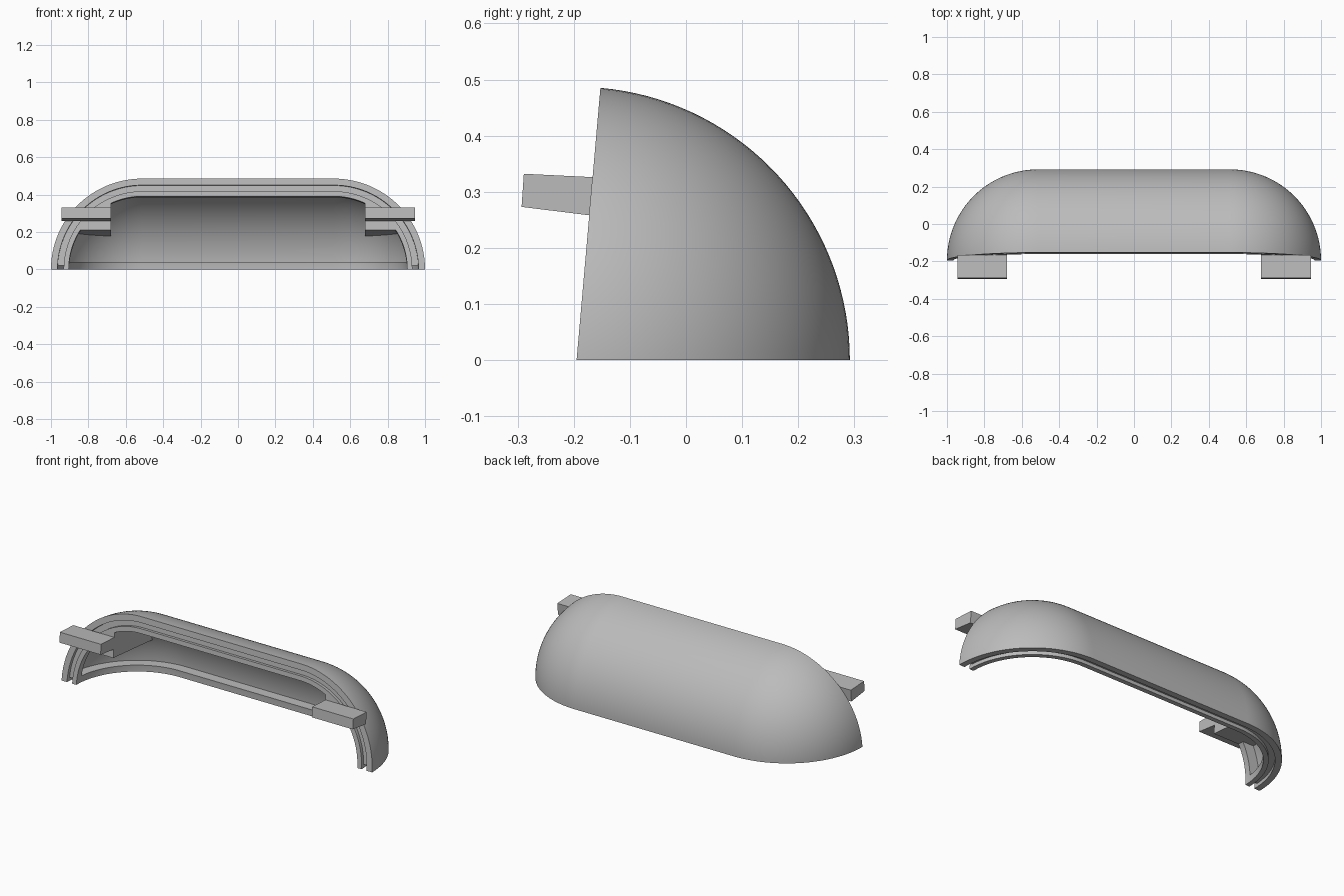
import bpy, bmesh, math
from mathutils import Vector

if "Cube" in bpy.data.objects:
    bpy.data.objects.remove(bpy.data.objects["Cube"])

RADIUS, HALF_FLAT, AXIS_Y = 0.487, 0.513, -0.195
TILT = math.radians(5)
WALL, GROOVE, LIP = 0.035, 0.068, 0.095      # depths inward from the outer skin
GROOVE_DEPTH, FLANGE = 0.02, 0.038

grey = bpy.data.materials.new("Plain grey")
grey.use_nodes = True
colour = (0.5, 0.5, 0.5, 1)
grey.diffuse_color = colour
grey.node_tree.nodes["Principled BSDF"].inputs["Base Color"].default_value = colour


def finish(bm, name):
    bmesh.ops.recalc_face_normals(bm, faces=bm.faces)
    mesh = bpy.data.meshes.new(name)
    bm.to_mesh(mesh)
    bm.free()
    mesh.materials.append(grey)
    obj = bpy.data.objects.new(name, mesh)
    bpy.context.collection.objects.link(obj)
    return obj


def wedge(name, depth, inset):
    """Capsule shrunk by depth, cut by the floor plane and the leaning front plane."""
    bm = bmesh.new()
    r, steps = RADIUS - depth, 32
    arc = [(HALF_FLAT + r * math.cos(a), r * math.sin(a))
           for a in (i * math.pi / 2 / steps for i in range(steps + 1))]
    outline = arc + [(-x, h) for x, h in reversed(arc)]
    verts = [bm.verts.new((x, h, 0)) for x, h in outline]
    edges = [bm.edges.new(pair) for pair in zip(verts, verts[1:])]
    bmesh.ops.spin(bm, geom=verts + edges, axis=(1, 0, 0), cent=(0, 0, 0),
                   angle=math.tau, steps=144)
    bmesh.ops.remove_doubles(bm, verts=bm.verts, dist=1e-5)
    for normal in (Vector((0, 0, -1)), Vector((0, -math.cos(TILT), math.sin(TILT)))):
        bmesh.ops.bisect_plane(bm, geom=bm.verts[:] + bm.edges[:] + bm.faces[:], dist=1e-5,
                               plane_co=-normal * inset, plane_no=normal, clear_outer=True)
        bmesh.ops.holes_fill(bm, edges=[e for e in bm.edges if e.is_boundary])
    bmesh.ops.translate(bm, verts=bm.verts, vec=(0, AXIS_Y, 0))
    return finish(bm, name)


def prism(name, side, x0, x1, section):
    """Extrude a y-z section between two distances from the middle."""
    bm = bmesh.new()
    face = bm.faces.new([bm.verts.new((side * x0, y, z)) for y, z in section])
    new = bmesh.ops.extrude_face_region(bm, geom=[face])["geom"]
    bmesh.ops.translate(bm, verts=[v for v in new if isinstance(v, bmesh.types.BMVert)],
                        vec=(side * (x1 - x0), 0, 0))
    return finish(bm, name)


def subtract(target, *cutters):
    for cutter in cutters:
        mod = target.modifiers.new("cut", "BOOLEAN")
        mod.operation, mod.solver, mod.object = "DIFFERENCE", "EXACT", cutter
        bpy.context.view_layer.objects.active = target
        bpy.ops.object.modifier_apply(modifier=mod.name)


# Hollow cover and the shapes that carve it
shell = wedge("cover_shell", 0, 0)
cavity = wedge("cavity_cutter", WALL, FLANGE)
opening = wedge("opening_cutter", LIP, -0.1)
groove = wedge("groove_cutter", WALL, -0.1)
groove_core = wedge("groove_core", GROOVE, -0.2)
groove_floor = wedge("groove_floor", 0, GROOVE_DEPTH)

# Solid corner blocks stay uncarved behind each tab
blocks = [prism("block_keeper", s, 0.68, 1.2,
                [(-0.5, 0.238), (0.5, 0.15), (0.5, 0.8), (-0.5, 0.8)]) for s in (-1, 1)]
subtract(cavity, *blocks)
subtract(opening, *blocks)
subtract(groove, groove_core, groove_floor)
subtract(shell, cavity, opening, groove)
for helper in [cavity, opening, groove, groove_core, groove_floor] + blocks:
    bpy.data.objects.remove(helper)

# Tapered tabs reaching forward from the rim
for s, name in ((1, "left_tab"), (-1, "right_tab")):
    prism(name, s, 0.68, 0.945,
          [(-0.293, 0.273), (-0.289, 0.332), (-0.166, 0.326), (-0.172, 0.258)])

# Smooth skin with crisp rims
bpy.ops.object.select_all(action="DESELECT")
shell.select_set(True)
bpy.context.view_layer.objects.active = shell
bpy.ops.object.shade_smooth_by_angle(angle=math.radians(30))
